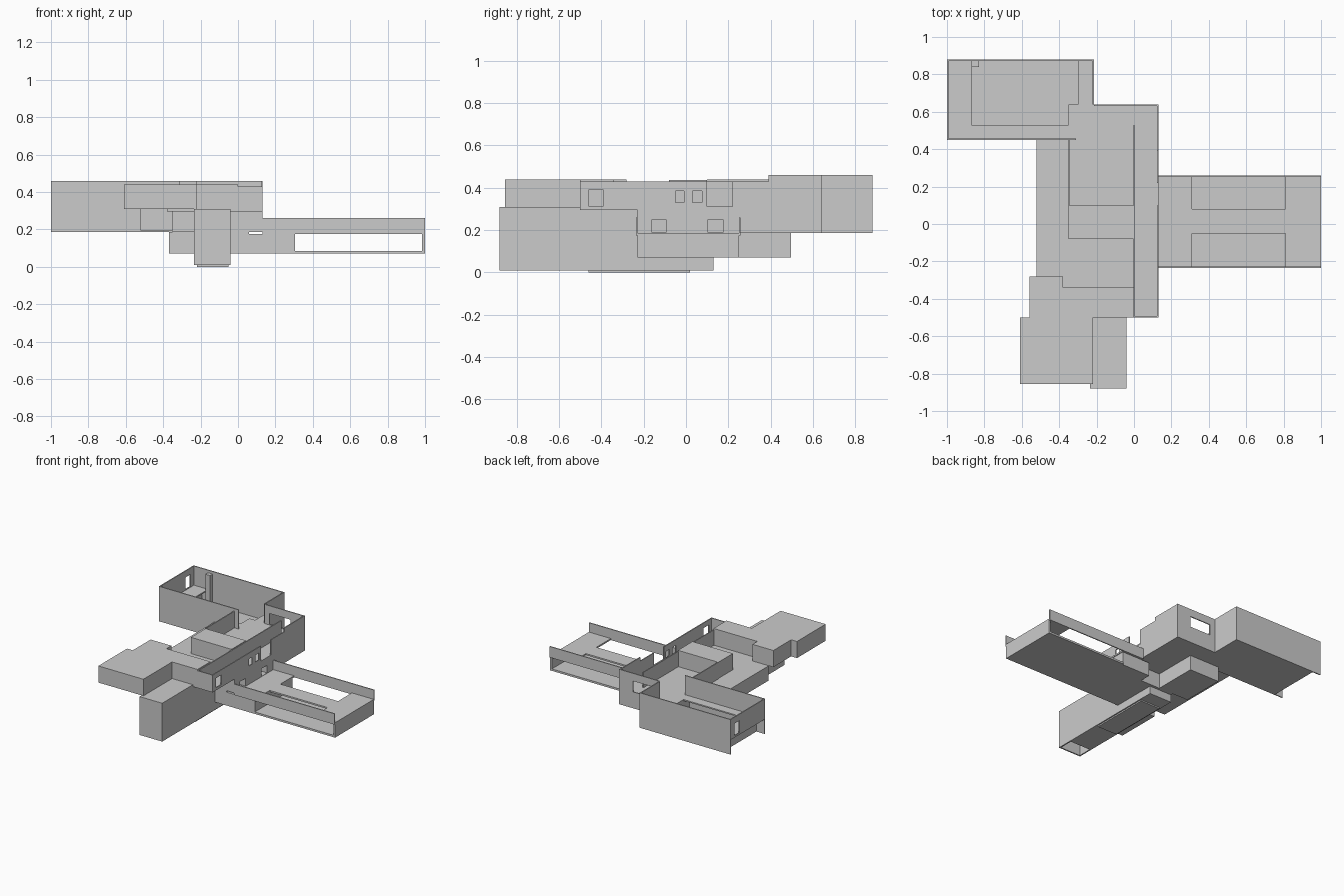
import bpy, bmesh

if "Cube" in bpy.data.objects:
    bpy.data.objects.remove(bpy.data.objects["Cube"])

T = 0.008  # wall thickness


def box(name, x, y, z, cuts=()):
    """Axis-aligned box from (min, max) ranges, with box-shaped openings cut out."""
    bm = bmesh.new()
    bmesh.ops.create_cube(bm, size=1)
    for v in bm.verts:
        v.co = [r[0] + (c + 0.5) * (r[1] - r[0]) for c, r in zip(v.co, (x, y, z))]
    me = bpy.data.meshes.new(name)
    bm.to_mesh(me)
    bm.free()
    ob = bpy.data.objects.new(name, me)
    bpy.context.collection.objects.link(ob)
    for c in cuts:
        cutter = box(name + "_cutter", *c)
        cutter.hide_render = True
        mod = ob.modifiers.new("opening", 'BOOLEAN')
        mod.operation = 'DIFFERENCE'
        mod.solver = 'EXACT'
        mod.object = cutter
        bpy.context.view_layer.objects.active = ob
        bpy.ops.object.modifier_apply(modifier=mod.name)
        bpy.data.objects.remove(cutter)
    return ob


def wall_x(name, x, y, z, cuts=()):
    """Thin wall lying in a plane of constant x; cuts are (y range, z range)."""
    return box(name, (x, x + T), y, z, [((x - .05, x + .05), cy, cz) for cy, cz in cuts])


def wall_y(name, y, x, z, cuts=()):
    """Thin wall lying in a plane of constant y; cuts are (x range, z range)."""
    return box(name, x, (y, y + T), z, [(cx, (y - .05, y + .05), cz) for cx, cz in cuts])


# Lower front wing, partly open underneath, with its foot pad
box("lower_wing", (-.235, -.04), (-.88, -.23), (.01, .31),
    [((-.225, -.05), (-.87, -.76), (-.05, .12))])
box("lower_wing_rear", (-.235, -.04), (-.23, .13), (.01, .07))
box("foot_pad", (-.22, -.05), (-.46, .02), (0, .01))

# Basement blocks
box("basement_rear", (-.37, -.11), (.15, .495), (.07, .187))
box("basement_centre", (-.235, .06), (-.228, .15), (.07, .187))
box("basement_terrace_side", (.06, .305), (-.228, .24), (.07, .175))

# Main floor body, with recessed lower windows
box("main_floor", (-.35, .13), (-.23, .64), (.187, .31),
    [((.08, .2), (-.16, -.095), (.19, .25)), ((.08, .2), (.105, .175), (.19, .25))])
box("left_slab", (-.52, -.35), (-.28, .45), (.195, .31))
box("front_floor", (-.38, .13), (-.5, -.23), (.295, .31))

# Upper front rooms
box("upper_front_room", (-.61, -.22), (-.855, -.5), (.31, .44))
box("upper_front_link", (-.56, -.38), (-.5, -.28), (.31, .44))
box("upper_front_strip", (-.38, 0), (-.5, -.34), (.31, .44))
box("upper_centre_room", (-.35, 0), (-.08, .1), (.31, .437))

# Upper walls and balcony strip
wall_x("corridor_inner_wall", -.004, (-.5, .53), (.31, .43))
wall_x("corridor_outer_wall", .13 - T, (-.5, .39), (.31, .43), [
    ((-.46, -.39), (.315, .39)), ((-.05, -.01), (.33, .385)),
    ((.03, .075), (.33, .385)), ((.1, .22), (.312, .5))])
wall_y("corridor_end_wall", -.5, (0, .13 - T), (.31, .43))
wall_x("court_left_wall", -.354, (.1, .45), (.31, .44))
wall_x("court_right_wall", .13 - T, (.39, .64), (.31, .46))
wall_y("court_back_wall", .64 - T, (-.215, .13 - T), (.31, .46),
       [((-.17, .01), (.315, .4))])

# Rear left room: floor, walls and inner gallery
box("rear_room_floor", (-.93, -.215), (.45, .88), (.187, .2))
wall_y("rear_room_back_wall", .88 - T, (-1, -.215), (.187, .46))
wall_y("rear_room_front_wall", .45, (-1, -.31), (.187, .46))
wall_x("rear_room_right_wall", -.215 - T, (.64, .88 - T), (.187, .46))
wall_x("rear_room_left_wall", -1, (.45 + T, .88 - T), (.31, .46),
       [((.77, .83), (.315, .41))])
wall_x("rear_room_recess_wall", -.93, (.45 + T, .88 - T), (.2, .31))
box("rear_gallery", (-1, -.215 - T), (.45 + T, .88 - T), (.3, .31),
    [((-.87, -.30), (.53, .95), (.2, .4))])
box("rear_post", (-.87, -.83), (.84, .88 - T), (.2, .44))

# Right terrace: base, deck with two side notches, end wall, parapets
box("terrace_floor", (.305, 1), (-.228, .25), (.07, .085))
box("terrace_end", (.985, 1), (-.228, .25), (.085, .175))
box("terrace_deck", (.13, 1), (-.228, .25), (.175, .187),
    [((.31, .81), (.08, .3), (.1, .3)), ((.31, .81), (-.3, -.05), (.1, .3))])
for side, y in (("front", -.236), ("rear", .25)):
    wall_y("terrace_parapet_" + side, y, (.13, 1), (.175, .26))
